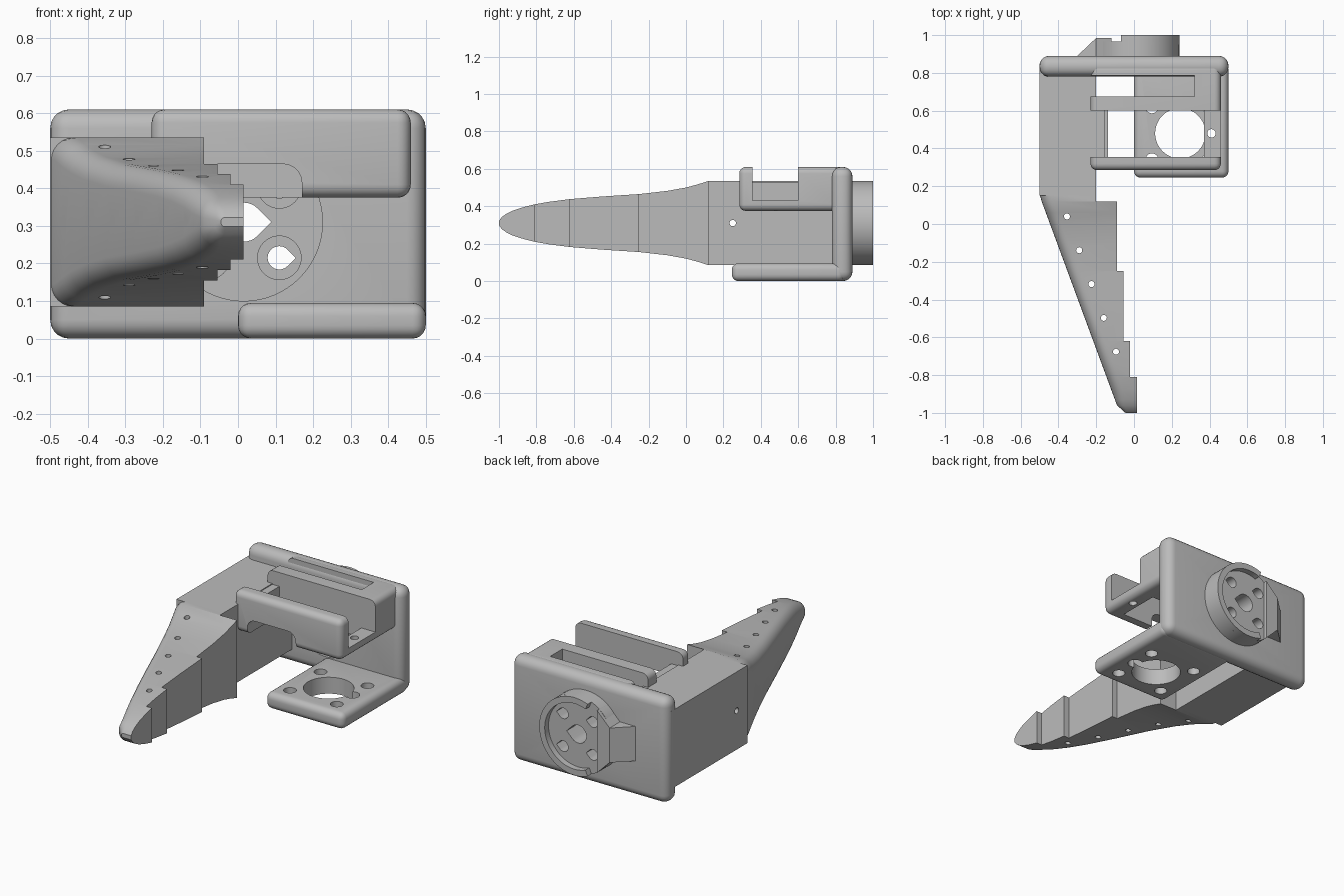
import bpy, bmesh, math
from mathutils import Vector

cube = bpy.data.objects.get("Cube")
if cube:
    bpy.data.objects.remove(cube, do_unlink=True)

grey = bpy.data.materials.new("plain grey")
grey.use_nodes = True
colour = (0.5, 0.5, 0.5, 1)
grey.diffuse_color = colour
grey.node_tree.nodes["Principled BSDF"].inputs["Base Color"].default_value = colour


def finish(name, bm):
    bmesh.ops.recalc_face_normals(bm, faces=bm.faces)
    mesh = bpy.data.meshes.new(name)
    bm.to_mesh(mesh)
    bm.free()
    mesh.materials.append(grey)
    ob = bpy.data.objects.new(name, mesh)
    bpy.context.collection.objects.link(ob)
    return ob


def box(name, lo, hi, bevel=0):
    lo, hi = Vector(lo), Vector(hi)
    bm = bmesh.new()
    bmesh.ops.create_cube(bm, size=1)
    for v in bm.verts:
        v.co = (lo + hi) / 2 + v.co * (hi - lo)
    if bevel:
        bmesh.ops.bevel(bm, geom=bm.edges[:], offset=bevel, segments=5,
                        profile=0.5, affect='EDGES')
    return finish(name, bm)


def prism(name, pts, axis, a, b):
    """Extrude a 2D outline along y (outline in x, z) or z (outline in x, y)."""
    bm = bmesh.new()
    place = (lambda u, v, w: (u, w, v)) if axis == 'y' else (lambda u, v, w: (u, v, w))
    ends = [[bm.verts.new(place(u, v, w)) for u, v in pts] for w in (a, b)]
    bridge(bm, ends)
    return finish(name, bm)


def bridge(bm, rings):
    n = len(rings[0])
    for r, s in zip(rings, rings[1:]):
        for i in range(n):
            j = (i + 1) % n
            bm.faces.new((r[i], r[j], s[j], s[i]))
    bm.faces.new(rings[0])
    bm.faces.new(rings[-1])


def arc(c, r, start=0, end=360, n=40):
    full = end - start == 360
    angles = [math.radians(start + (end - start) * i / (n if full else n - 1)) for i in range(n)]
    return [(c[0] + r * math.cos(a), c[1] + r * math.sin(a)) for a in angles]


def teardrop(c, r):
    return arc(c, r, 45, 315, 24) + [(c[0] + r * 1.414, c[1])]


def rod(start, direction, length, r):
    bm = bmesh.new()
    bmesh.ops.create_cone(bm, cap_ends=True, segments=16, radius1=r, radius2=r, depth=length)
    d = Vector(direction).normalized()
    turn = d.to_track_quat('Z', 'Y')
    for v in bm.verts:
        v.co = turn @ v.co + Vector(start) + d * length / 2
    return finish("cutter", bm)


def cut(ob, *cutters):
    bpy.context.view_layer.objects.active = ob
    for c in cutters:
        c.hide_render = True
        mod = ob.modifiers.new("cut", 'BOOLEAN')
        mod.operation = 'DIFFERENCE'
        mod.solver = 'EXACT'
        mod.object = c
        bpy.ops.object.modifier_apply(modifier=mod.name)
        bpy.data.objects.remove(c, do_unlink=True)


MID = 0.31
HUB = (0.015, MID)
SCREWS = [(HUB[0] + 0.095 * i, MID + 0.095 * j) for i in (-1, 1) for j in (-1, 1)]


def hub_holes():
    return [prism("cutter", teardrop(HUB, 0.052), 'y', 0.7, 1.1)] + [
        prism("cutter", teardrop(c, 0.031), 'y', 0.7, 1.1) for c in SCREWS]


# Back plate with shallow hub recess and screw holes
back_plate = box("back_plate", (-0.5, 0.78, 0), (0.5, 0.89, 0.61), 0.05)
cut(back_plate, prism("cutter", arc(HUB, 0.21, n=64), 'y', 0.7, 0.8), *hub_holes())
cut(back_plate, *[prism("cutter", arc(c, 0.058), 'y', 0.7, 0.84) for c in SCREWS])

# Rear coupling: disc, partial rim and side tab
hub_disc = prism("hub_disc", arc(HUB, 0.225, n=64), 'y', 0.86, 0.965)
cut(hub_disc, *hub_holes())
hub_rim = prism("hub_rim", arc(HUB, 0.225, -112, 112, 48) + arc(HUB, 0.19, 112, -112, 48),
                'y', 0.95, 1.0)
hub_taper = prism("hub_taper", [(-0.12, MID - 0.18), (-0.2, MID - 0.1),
                                (-0.2, MID + 0.1), (-0.12, MID + 0.18)], 'y', 0.87, 0.985)
hub_tab = prism("hub_tab", [(-0.3, 0.87), (-0.3, 0.89), (-0.2, 0.985), (-0.15, 0.985),
                            (-0.15, 0.87)], 'z', MID - 0.1, MID + 0.1)

# Lower bearing shelf
lower_shelf = box("lower_shelf", (0, 0.245, 0), (0.5, 0.85, 0.095), 0.035)
BORE = (0.245, 0.48)
cut(lower_shelf, prism("cutter", arc(BORE, 0.133, n=64), 'z', -0.1, 0.2),
    prism("cutter", arc((0.395, 0.48), 0.04), 'z', -0.1, 0.2),
    *[prism("cutter", arc((BORE[0] + 0.15 * i, BORE[1] + 0.14 * j), 0.034), 'z', -0.1, 0.2)
      for i in (-1, 1) for j in (-1, 1)])

# Upper motor cradle
cradle = box("motor_cradle", (-0.23, 0.285, 0.375), (0.46, 0.85, 0.61), 0.035)
cut(cradle,
    box("cutter", (-0.155, 0.355, 0.43), (0.6, 0.6, 0.8)),
    box("cutter", (-0.4, 0.355, 0.53), (0, 0.6, 0.8)),
    box("cutter", (-0.07, 0.355, 0.2), (0.37, 0.6, 0.5)),
    box("cutter", (-0.4, 0.675, 0.2), (0.32, 0.785, 0.8)),
    box("cutter", (-0.14, 0.1, 0.25), (0.17, 0.785, 0.465), 0.05),
    *[prism("cutter", arc((x, 0.48), 0.022), 'z', 0.2, 0.8) for x in (-0.1, 0.41)])

# Arm joining the plate and the finger
arm = box("arm", (-0.5, 0.15, 0.085), (-0.2, 0.85, 0.535))
cut(arm, rod((-0.7, 0.25, MID), (1, 0, 0), 0.7, 0.017))

# Tapered finger with a stepped gripping side
HEIGHTS = [(0.16, 0.225), (0.12, 0.225), (0.06, 0.206), (0, 0.19), (-0.1, 0.172),
           (-0.25, 0.155), (-0.45, 0.142), (-0.62, 0.128), (-0.73, 0.114), (-0.81, 0.1),
           (-0.88, 0.082), (-0.93, 0.065), (-0.96, 0.05), (-0.985, 0.032), (-1, 0.012)]
STEPS = {0.12: -0.09, -0.25: -0.055, -0.62: -0.02, -0.81: 0.015}


def finger_ring(bm, y, x1, h):
    x0 = max(-0.5, -0.5 + (0.15 - y) * 0.41 / 1.11)
    if y < -0.96:
        x0 += (-0.96 - y) * 0.75
    r = min(0.06, h * 0.8, (x1 - x0) * 0.8)
    pts = [(x1, h), (x1, -h)]
    pts += arc((x0 + r, -h + r), r, 270, 180, 7) + arc((x0 + r, h - r), r, 180, 90, 7)
    return [bm.verts.new((x, y, MID + z)) for x, z in pts]


bm = bmesh.new()
rings, side = [], -0.2
for y, h in HEIGHTS:
    rings.append(finger_ring(bm, y, side, h))
    if y in STEPS:
        side = STEPS[y]
        rings.append(finger_ring(bm, y, side, h))
bridge(bm, rings)
bmesh.ops.remove_doubles(bm, verts=bm.verts, dist=0.0002)
finger = finish("finger", bm)

# Lacing holes through the finger, vertical and square to the sloping face
cut(finger, *[rod((-0.355 + 0.065 * i, 0.04 - 0.179 * i, 0), (0, 0, 1), 0.7, 0.016)
              for i in range(5)])
for i in range(6):
    x = -0.465 + 0.065 * i
    y = 0.15 - (x + 0.5) * 1.11 / 0.41
    cut(finger, rod((x - 0.094, y - 0.035, MID), (1.11, 0.41, 0), 0.7, 0.016))

# Smooth the rounded parts and keep crisp edges
bpy.ops.object.select_all(action='DESELECT')
for ob in (back_plate, hub_disc, hub_rim, hub_taper, hub_tab, lower_shelf, cradle, arm, finger):
    ob.select_set(True)
    bpy.context.view_layer.objects.active = ob
bpy.ops.object.shade_smooth_by_angle(angle=math.radians(32))
